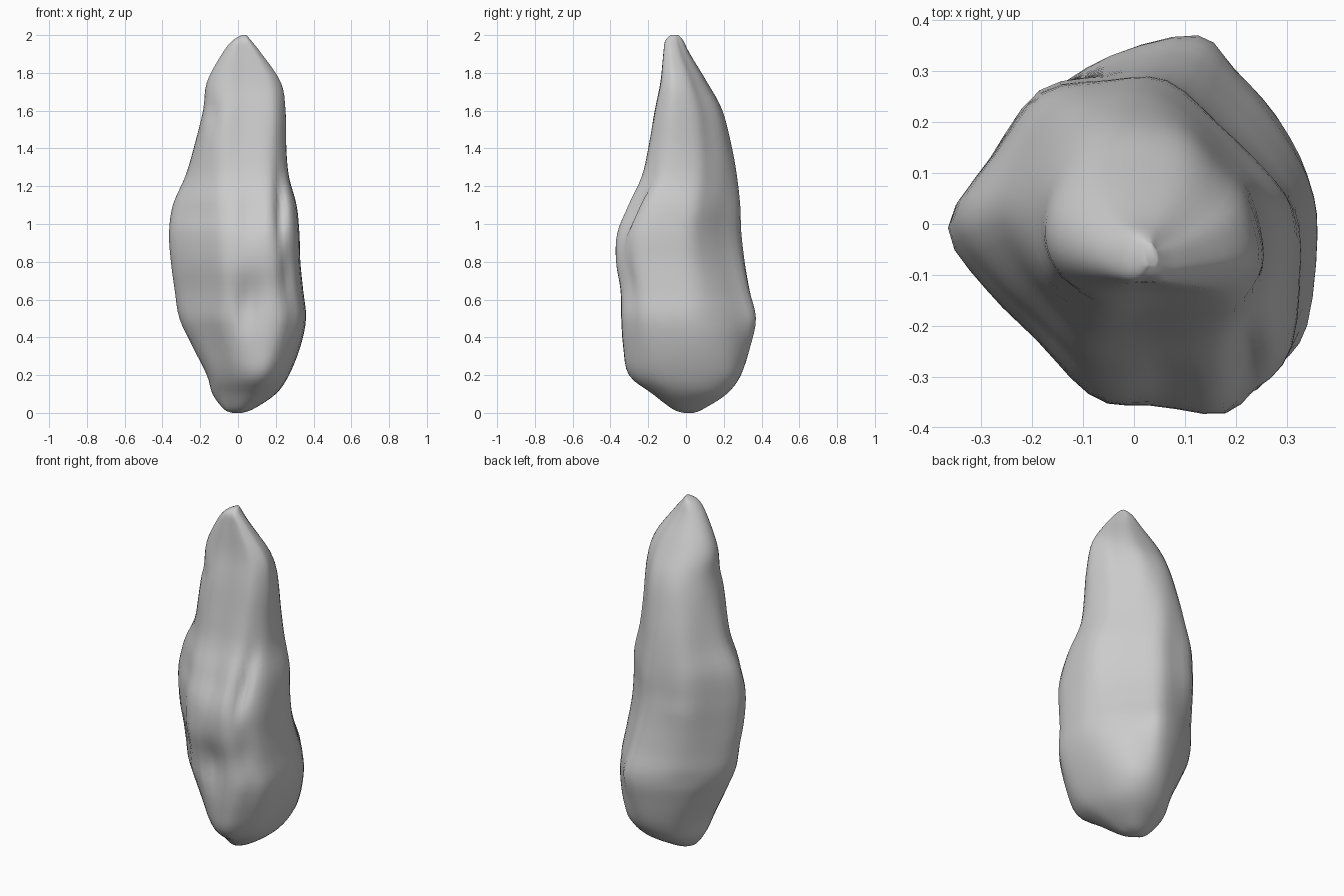
import bpy, bmesh
from math import exp

old = bpy.data.objects.get("Cube")
if old:
    bpy.data.objects.remove(old, do_unlink=True)

# Extents by height: z, x min, x max, y min, y max
LEVELS = [
    (.0, -.03, .02, -.01, .04), (.02, -.075, .08, -.07, .09), (.1, -.135, .2, -.175, .215),
    (.2, -.165, .27, -.3, .29), (.35, -.24, .33, -.33, .34), (.5, -.31, .36, -.34, .37),
    (.65, -.335, .345, -.345, .335), (.8, -.355, .33, -.37, .305), (.95, -.365, .325, -.365, .285),
    (1.1, -.345, .31, -.305, .28), (1.25, -.28, .27, -.235, .265), (1.4, -.235, .255, -.2, .24),
    (1.6, -.185, .25, -.165, .19), (1.75, -.165, .225, -.135, .11), (1.9, -.085, .125, -.12, .02),
    (1.97, -.03, .07, -.11, -.015), (2, .02, .045, -.08, -.04)]

# Cross-sections in a unit box, anticlockwise from the left side
FOOT = [(1, 0), (.95, .45), (.76, .8), (.45, .97), (.1, 1), (-.25, .93), (-.62, .75), (-.88, .43),
        (-1, .05), (-.86, -.3), (-.57, -.54), (-.28, -.78), (.05, -.96), (.38, -1), (.66, -.84), (.92, -.5)]
BELLY = [(1, -.1), (.95, .2), (.78, .5), (.52, .8), (.3, 1), (-.2, .89), (-.58, .64), (-.86, .35),
         (-1, 0), (-.85, -.33), (-.58, -.61), (-.3, -.87), (.05, -.97), (.55, -1), (.78, -.82), (.94, -.6)]
CHEST = [(1, -.1), (.97, .2), (.82, .43), (.56, .71), (.25, 1), (-.1, 1), (-.48, .92), (-.76, .52),
         (-1, .1), (-.78, -.27), (-.5, -.56), (-.2, -.87), (.15, -.95), (.57, -1), (.76, -.87), (.95, -.6)]
NECK = [(1, -.3), (.88, .2), (.65, .5), (.35, .87), (0, 1), (-.35, 1), (-.65, .83), (-.9, .45),
        (-1, 0), (-.95, -.45), (-.75, -.8), (-.4, -1), (0, -.97), (.45, -1), (.76, -.93), (.97, -.6)]

# Front hollows and swellings: x, z, half width, half height, depth
DENTS = [(.06, .58, .03, .12, .075), (.06, 1.03, .03, .12, .035), (.22, 1.06, .025, .17, .05),
         (-.13, 1.57, .03, .07, .02), (-.26, .62, .04, .15, .015), (-.05, .72, .06, .14, -.015),
         (.25, .72, .03, .12, .02)]


def spline(a, b, c, d, t):
    """Smooth blend from b to c, with neighbours a and d."""
    return [q + .5 * t * (r - p + t * (2 * p - 5 * q + 4 * r - s + t * (3 * (q - r) + s - p)))
            for p, q, r, s in zip(a, b, c, d)]


def mix(a, b, t):
    t = min(max(t, 0), 1)
    return [(p[0] + (q[0] - p[0]) * t, p[1] + (q[1] - p[1]) * t) for p, q in zip(a, b)]


def section(z):
    """Outline shape at a height."""
    if z < .5:
        return mix(FOOT, BELLY, (z - .2) / .3)
    if z < .9:
        return mix(BELLY, CHEST, (z - .5) / .4)
    return mix(CHEST, NECK, (z - 1.05) / .5)


def ring(level):
    """One closed outline of the boulder."""
    z, x0, x1, y0, y1 = level
    shape, pts = section(z), []
    n = len(shape)
    for i in range(n):
        for t in (0, 1 / 3, 2 / 3):
            u, v = spline(*(shape[(i + k) % n] for k in (-1, 0, 1, 2)), t)
            x = (x0 + x1) / 2 + u * (x1 - x0) / 2
            y = (y0 + y1) / 2 + v * (y1 - y0) / 2
            if v < -.1:
                fade = min(1, (-.1 - v) * 3)
                for dx, dz, w, h, depth in DENTS:
                    y += fade * depth * exp(-((x - dx) / w) ** 2 - ((z - dz) / h) ** 2)
            pts.append((x, y, z))
    return pts


# Stone body, lofted from bottom to tip
rows = []
last = len(LEVELS) - 1
for i in range(last):
    near = [LEVELS[min(max(i + k, 0), last)] for k in (-1, 0, 1, 2)]
    rows += [ring(spline(*near, t / 4)) for t in range(4)]
rows.append(ring(LEVELS[-1]))

bm = bmesh.new()
loops = [[bm.verts.new(p) for p in row] for row in rows]
for a, b in zip(loops, loops[1:]):
    for i in range(len(a)):
        j = (i + 1) % len(a)
        bm.faces.new((a[i], a[j], b[j], b[i]))
bm.faces.new(loops[0][::-1])
bm.faces.new(loops[-1])
for f in bm.faces:
    f.smooth = True
mesh = bpy.data.meshes.new("boulder")
bm.to_mesh(mesh)
bm.free()
boulder = bpy.data.objects.new("boulder", mesh)
bpy.context.collection.objects.link(boulder)

# Plain grey stone
stone = bpy.data.materials.new("grey stone")
stone.use_nodes = True
colour = (.6, .6, .6, 1)
stone.diffuse_color = colour
stone.node_tree.nodes["Principled BSDF"].inputs["Base Color"].default_value = colour
mesh.materials.append(stone)
